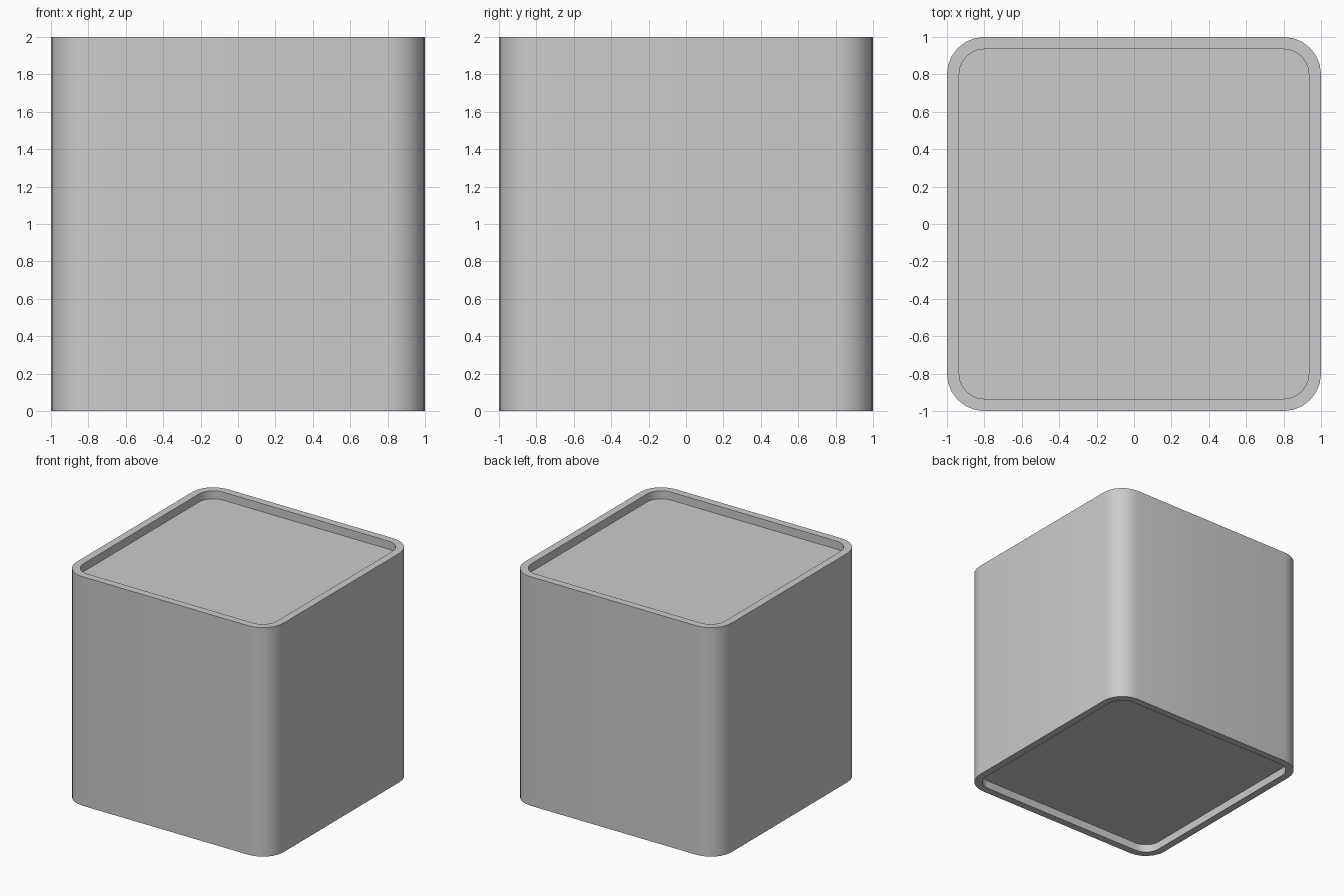
import bpy, bmesh, math

if "Cube" in bpy.data.objects:
    bpy.data.objects.remove(bpy.data.objects["Cube"])

HALF, RADIUS, RIM, HEIGHT, DEPTH, SEGS = 1.0, 0.2, 0.065, 2.0, 0.07, 6


def ring(bm, half, radius, z):
    """Rounded square loop of vertices at height z."""
    verts = []
    c = half - radius
    for q, (sx, sy) in enumerate([(1, 1), (-1, 1), (-1, -1), (1, -1)]):
        for i in range(SEGS + 1):
            a = math.radians(90 * (q + i / SEGS))
            verts.append(bm.verts.new((sx * c + radius * math.cos(a),
                                       sy * c + radius * math.sin(a), z)))
    return verts


# Block: recessed floor, rim and wall, then the same recess on top
bm = bmesh.new()
inner = (HALF - RIM, RADIUS - RIM)
outer = (HALF, RADIUS)
loops = [ring(bm, *inner, DEPTH), ring(bm, *inner, 0),
         ring(bm, *outer, 0), ring(bm, *outer, HEIGHT),
         ring(bm, *inner, HEIGHT), ring(bm, *inner, HEIGHT - DEPTH)]
for a, b in zip(loops, loops[1:]):
    n = len(a)
    for i in range(n):
        j = (i + 1) % n
        bm.faces.new((a[i], a[j], b[j], b[i]))
bm.faces.new(loops[0])
bm.faces.new(loops[-1])
bmesh.ops.recalc_face_normals(bm, faces=bm.faces)

mesh = bpy.data.meshes.new("recessed_block")
bm.to_mesh(mesh)
bm.free()
block = bpy.data.objects.new("recessed_block", mesh)
bpy.context.collection.objects.link(block)

# Smooth corners, crisp rims
bpy.context.view_layer.objects.active = block
block.select_set(True)
bpy.ops.object.shade_smooth_by_angle(angle=math.radians(30))
